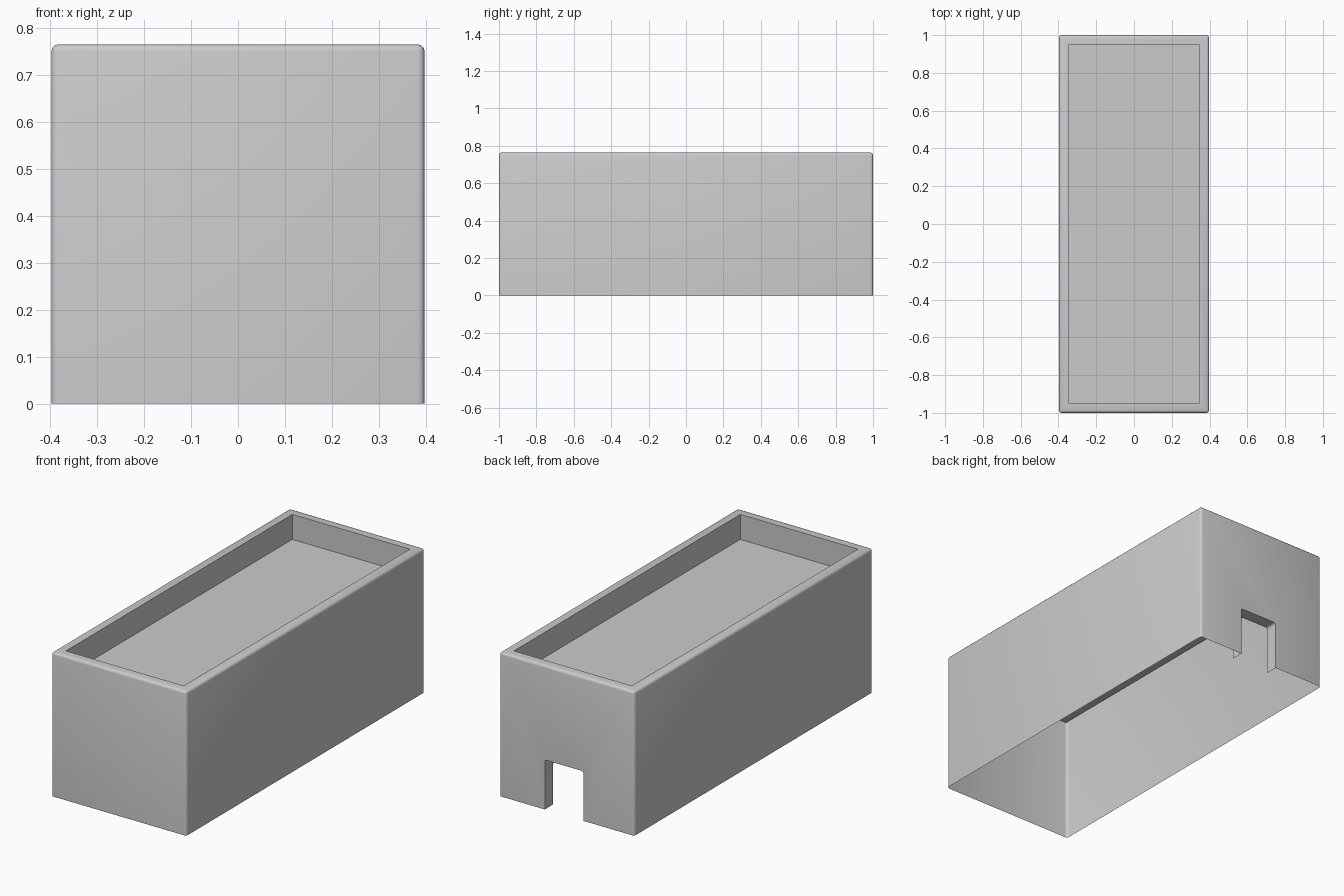
import bpy, bmesh, math
from mathutils import Vector

if "Cube" in bpy.data.objects:
    bpy.data.objects.remove(bpy.data.objects["Cube"])

HX, HY, H = 0.397, 1.0, 0.764      # half width, half length, height
WALL, DEPTH, BEVEL = 0.067, 0.133, 0.014

bm = bmesh.new()

# Outer shell: box without a bottom, rounded outer edges
bmesh.ops.create_cube(bm, size=1)
for v in bm.verts:
    v.co = Vector((v.co.x * 2 * HX, v.co.y * 2 * HY, (v.co.z + 0.5) * H))
bm.normal_update()
bmesh.ops.delete(bm, geom=[f for f in bm.faces if f.normal.z < -0.9], context='FACES_ONLY')
bmesh.ops.bevel(bm, geom=[e for e in bm.edges if not e.is_boundary], offset=BEVEL,
                offset_type='OFFSET', segments=3, profile=0.5, affect='EDGES')
bm.normal_update()


def biggest(axis):
    """Largest flat face looking along the axis."""
    return max((f for f in bm.faces if f.normal.dot(axis) > 0.99), key=lambda f: f.calc_area())


# Recessed tray in the top
top = biggest(Vector((0, 0, 1)))
bmesh.ops.inset_region(bm, faces=[top], thickness=WALL - BEVEL)
tray = bmesh.ops.extrude_discrete_faces(bm, faces=[top])['faces'][0]
bmesh.ops.translate(bm, verts=tray.verts, vec=(0, 0, -DEPTH))

# Notch outline in the back wall, with rounded upper corners
X0, X1, NZ, R = -0.098, 0.129, 0.263, 0.012
outline = [(X0, 0)]
for cx, start in ((X0 + R, 180), (X1 - R, 90)):
    for i in range(4):
        a = math.radians(start - 30 * i)
        outline.append((cx + R * math.cos(a), NZ - R + R * math.sin(a)))
outline.append((X1, 0))

# Replace the back face by one with the notch, and line the notch inwards
bm.normal_update()
back = biggest(Vector((0, 1, 0)))
low = sorted((v for v in back.verts if v.co.z < 0.01), key=lambda v: v.co.x)
high = sorted((v for v in back.verts if v.co.z > 0.01), key=lambda v: v.co.x)
bmesh.ops.delete(bm, geom=[back], context='FACES_ONLY')
outer = [bm.verts.new((x, HY, z)) for x, z in outline]
inner = [bm.verts.new((x, HY - WALL, z)) for x, z in outline]
bm.faces.new([low[0], high[0], high[1], low[1]] + outer[::-1])
for i in range(len(outer) - 1):
    bm.faces.new((outer[i], outer[i + 1], inner[i + 1], inner[i]))

mesh = bpy.data.meshes.new("planter_box")
bm.to_mesh(mesh)
bm.free()
obj = bpy.data.objects.new("planter_box", mesh)
bpy.context.collection.objects.link(obj)
bpy.context.view_layer.objects.active = obj
obj.select_set(True)
bpy.ops.object.shade_smooth_by_angle(angle=math.radians(35))
